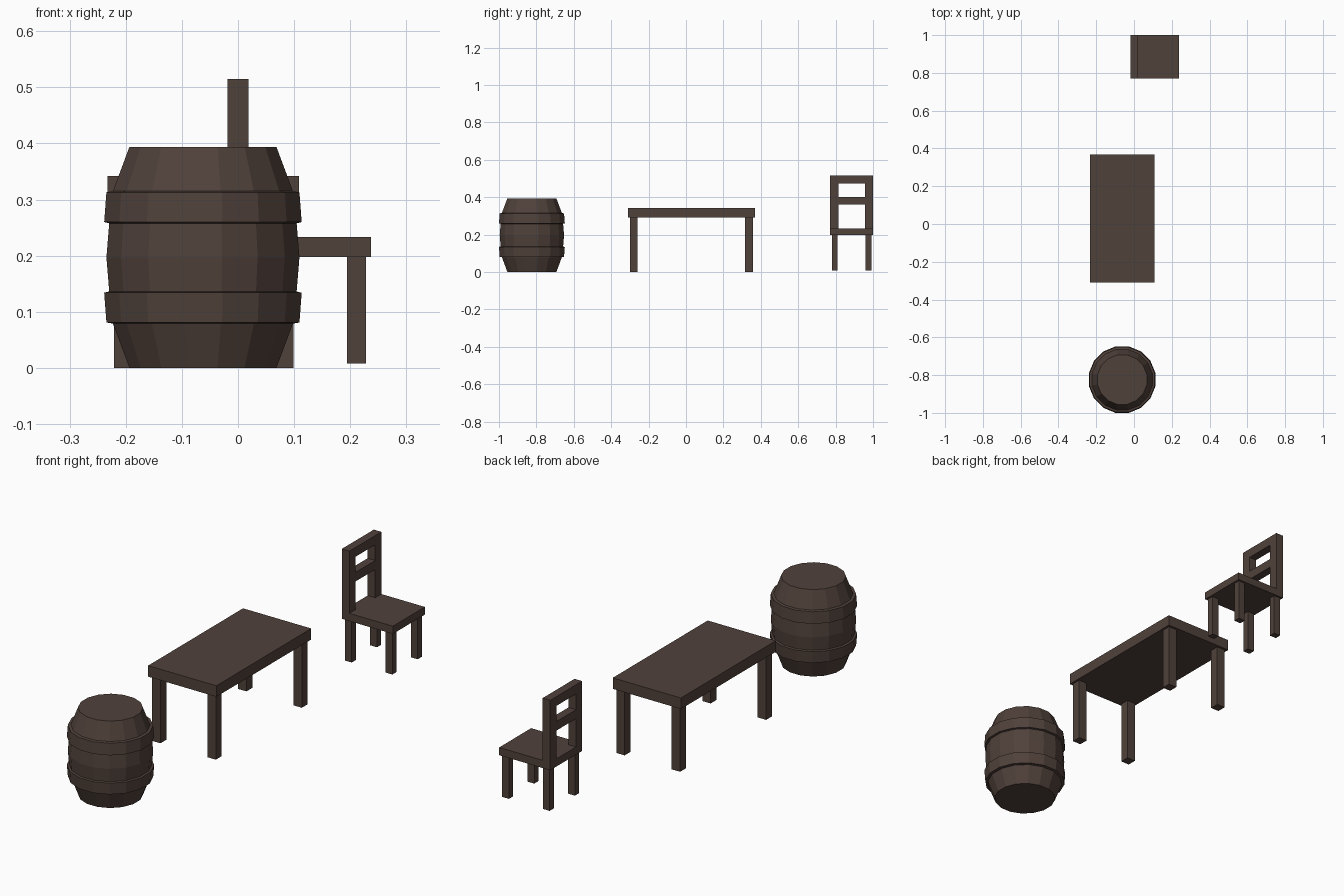
import bpy, bmesh, math

if "Cube" in bpy.data.objects:
    bpy.data.objects.remove(bpy.data.objects["Cube"])

wood = bpy.data.materials.new("dark brown wood")
wood.diffuse_color = (0.080, 0.053, 0.043, 1)
wood.use_nodes = True
wood.node_tree.nodes["Principled BSDF"].inputs["Base Color"].default_value = wood.diffuse_color


def finish(name, bm):
    bmesh.ops.recalc_face_normals(bm, faces=bm.faces)
    me = bpy.data.meshes.new(name)
    bm.to_mesh(me)
    bm.free()
    me.materials.append(wood)
    ob = bpy.data.objects.new(name, me)
    bpy.context.collection.objects.link(ob)
    return ob


def box(name, x, y, z):
    bm = bmesh.new()
    bmesh.ops.create_cube(bm, size=1)
    for v in bm.verts:
        v.co = [lo + (c + 0.5) * (hi - lo) for c, (lo, hi) in zip(v.co, (x, y, z))]
    return finish(name, bm)


def lathe(name, profile, centre, closed=False, sides=16):
    """Revolve (apothem, z) points; flats face the axes."""
    bm = bmesh.new()
    k = 1 / math.cos(math.pi / sides)
    rings = []
    for r, z in profile:
        rings.append([bm.verts.new((centre[0] + r * k * math.cos(a), centre[1] + r * k * math.sin(a), z))
                      for a in ((i + 0.5) * 2 * math.pi / sides for i in range(sides))])
    pairs = list(zip(rings, rings[1:]))
    if closed:
        pairs.append((rings[-1], rings[0]))
    else:
        bm.faces.new(rings[0])
        bm.faces.new(rings[-1])
    for a, b in pairs:
        for i in range(sides):
            j = (i + 1) % sides
            bm.faces.new((a[i], a[j], b[j], b[i]))
    return finish(name, bm)


# Barrel: bulging body and two hoops mirrored about mid height
H, C = 0.394, (-0.0625, -0.824)
half = [(0.131, 0), (0.160, 0.078), (0.167, 0.136), (0.172, H / 2)]
lathe("barrel_body", half + [(r, H - z) for r, z in half[-2::-1]], C)
hoop = [(0.155, 0.078), (0.172, 0.081), (0.176, 0.134), (0.164, 0.137)]
lathe("barrel_lower_hoop", hoop, C, closed=True)
lathe("barrel_upper_hoop", [(r, H - z) for r, z in hoop], C, closed=True)

# Table: top and four legs
box("table_top", (-0.233, 0.109), (-0.311, 0.369), (0.292, 0.342))
for i, x in enumerate((-0.221, 0.057)):
    for j, y in enumerate((-0.300, 0.316)):
        box(f"table_leg_{i}{j}", (x, x + 0.042), (y, y + 0.042), (0, 0.292))

# Chair: seat, legs, back posts and rails
Y0, Y1 = 0.771, 1.0
box("chair_seat", (-0.019, 0.237), (Y0, Y1), (0.198, 0.233))
for i, x in enumerate((-0.010, 0.194)):
    for j, y in enumerate((Y0 + 0.009, Y1 - 0.039)):
        box(f"chair_leg_{i}{j}", (x, x + 0.034), (y, y + 0.030), (0.008, 0.198))
for j, y in enumerate((Y0, Y1 - 0.044)):
    box(f"chair_back_post_{j}", (-0.019, 0.019), (y, y + 0.044), (0.233, 0.515))
for n, z0, z1 in (("top", 0.473, 0.515), ("middle", 0.361, 0.402)):
    box(f"chair_{n}_rail", (-0.019, 0.019), (Y0 + 0.044, Y1 - 0.044), (z0, z1))
